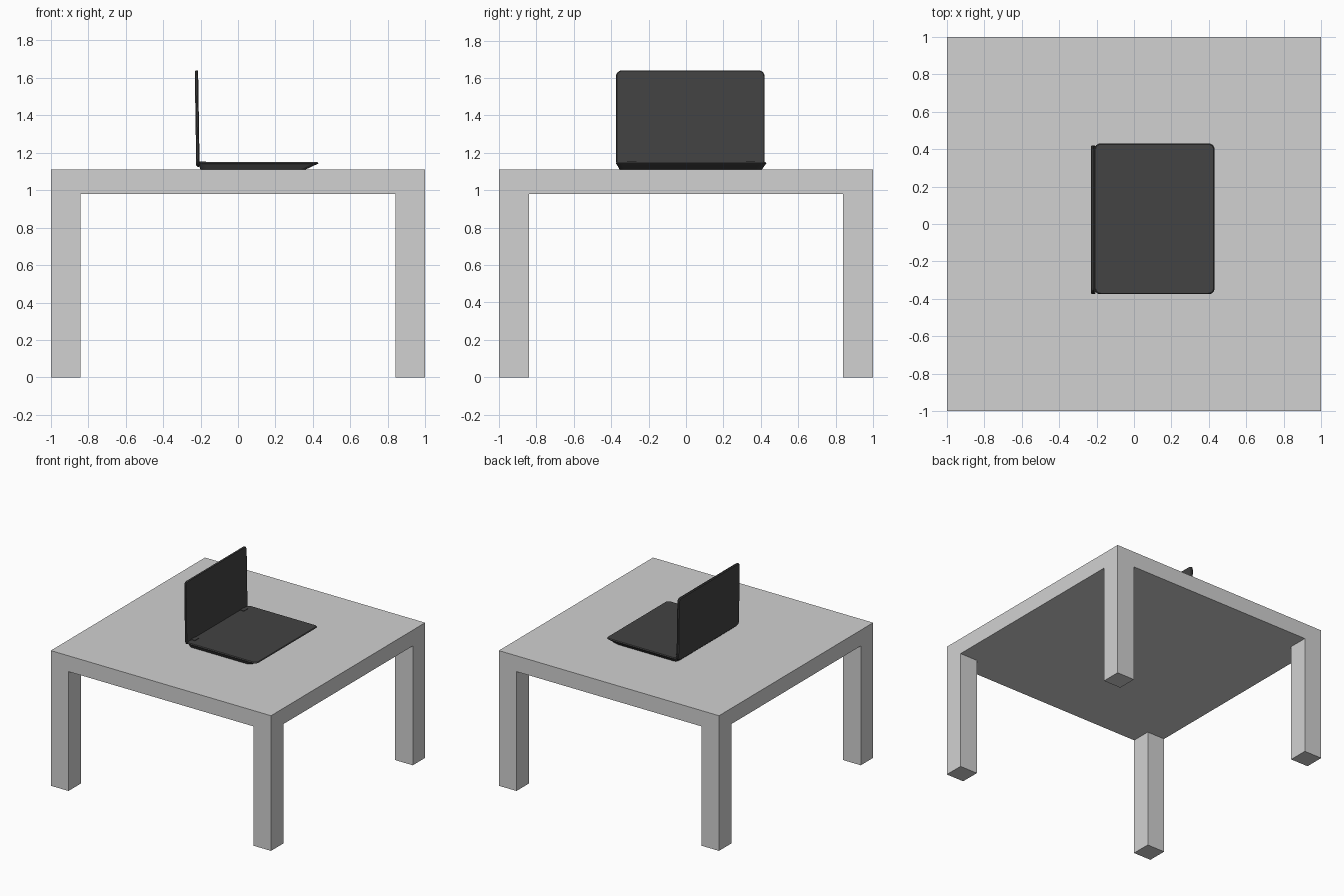
import bpy, bmesh, math
from mathutils import Matrix, Vector

if "Cube" in bpy.data.objects:
    bpy.data.objects.remove(bpy.data.objects["Cube"], do_unlink=True)


def material(name, rgb):
    m = bpy.data.materials.new(name)
    m.use_nodes = True
    m.diffuse_color = (*rgb, 1)
    m.node_tree.nodes["Principled BSDF"].inputs["Base Color"].default_value = (*rgb, 1)
    return m


table_grey = material("table grey", (0.64, 0.64, 0.64))
charcoal = material("charcoal plastic", (0.056, 0.056, 0.056))


def add_object(name, bm, mat):
    bmesh.ops.recalc_face_normals(bm, faces=bm.faces)
    mesh = bpy.data.meshes.new(name)
    bm.to_mesh(mesh)
    bm.free()
    mesh.materials.append(mat)
    obj = bpy.data.objects.new(name, mesh)
    bpy.context.collection.objects.link(obj)
    return obj


def box(name, low, high, mat):
    low, high = Vector(low), Vector(high)
    bm = bmesh.new()
    bmesh.ops.create_cube(bm, size=1)
    bmesh.ops.scale(bm, vec=high - low, verts=bm.verts)
    bmesh.ops.translate(bm, vec=(low + high) / 2, verts=bm.verts)
    return add_object(name, bm, mat)


def rounded_ring(x0, x1, y0, y1, radius, height, steps=6):
    """Points round a rectangle with rounded corners."""
    points = []
    corners = ((x1, y1, -1, -1), (x0, y1, 1, -1), (x0, y0, 1, 1), (x1, y0, -1, 1))
    for corner, (x, y, sx, sy) in enumerate(corners):
        for i in range(steps + 1):
            a = math.pi / 2 * (corner + i / steps)
            points.append((x + radius * (sx + math.cos(a)),
                           y + radius * (sy + math.sin(a)), height))
    return points


def loft(name, rings, mat, matrix=Matrix()):
    """Skin a stack of rings and cap both ends."""
    bm = bmesh.new()
    loops = [[bm.verts.new(matrix @ Vector(p)) for p in ring] for ring in rings]
    for a, b in zip(loops, loops[1:]):
        for i in range(len(a)):
            j = (i + 1) % len(a)
            bm.faces.new((a[i], a[j], b[j], b[i]))
    bm.faces.new(loops[0][::-1])
    bm.faces.new(loops[-1])
    return add_object(name, bm, mat)


# Table: square slab on four corner legs
box("table_top", (-1, -1, 0.98), (1, 1, 1.11), table_grey)
for side, sx in (("left", 1), ("right", -1)):
    for end, sy in (("front", -1), ("back", 1)):
        xs, ys = sorted((sx, sx * 0.84)), sorted((sy, sy * 0.84))
        box(f"{end}_{side}_leg", (xs[0], ys[0], 0), (xs[1], ys[1], 0.98), table_grey)

# Laptop base: underside slopes up to a thin rim at the open edge
loft("laptop_base", [
    rounded_ring(-0.2, 0.36, -0.355, 0.405, 0.03, 1.11),
    rounded_ring(-0.21, 0.42, -0.37, 0.425, 0.03, 1.138),
    rounded_ring(-0.21, 0.43, -0.375, 0.43, 0.03, 1.143),
    rounded_ring(-0.205, 0.425, -0.37, 0.425, 0.028, 1.15),
], charcoal)

# Laptop lid: thin rounded panel, drawn flat and stood up, leaning back a little
stand = (Matrix.Translation((-0.213, 0.023, 1.125)) @ Matrix.Rotation(math.radians(-0.9), 4, 'Y')
         @ Matrix.Rotation(math.radians(-90), 4, 'Y'))
loft("laptop_lid", [
    rounded_ring(0.003, 0.512, -0.393, 0.393, 0.028, -0.008),
    rounded_ring(0, 0.515, -0.397, 0.397, 0.03, -0.003),
    rounded_ring(0, 0.515, -0.397, 0.397, 0.03, 0.004),
    rounded_ring(0.006, 0.509, -0.391, 0.391, 0.026, 0.01),
], charcoal, stand)

# Hinges joining the lid to the base
for name, y in (("left_hinge", 0.345), ("right_hinge", -0.29)):
    box(name, (-0.212, y - 0.025, 1.14), (-0.17, y + 0.025, 1.154), charcoal)
